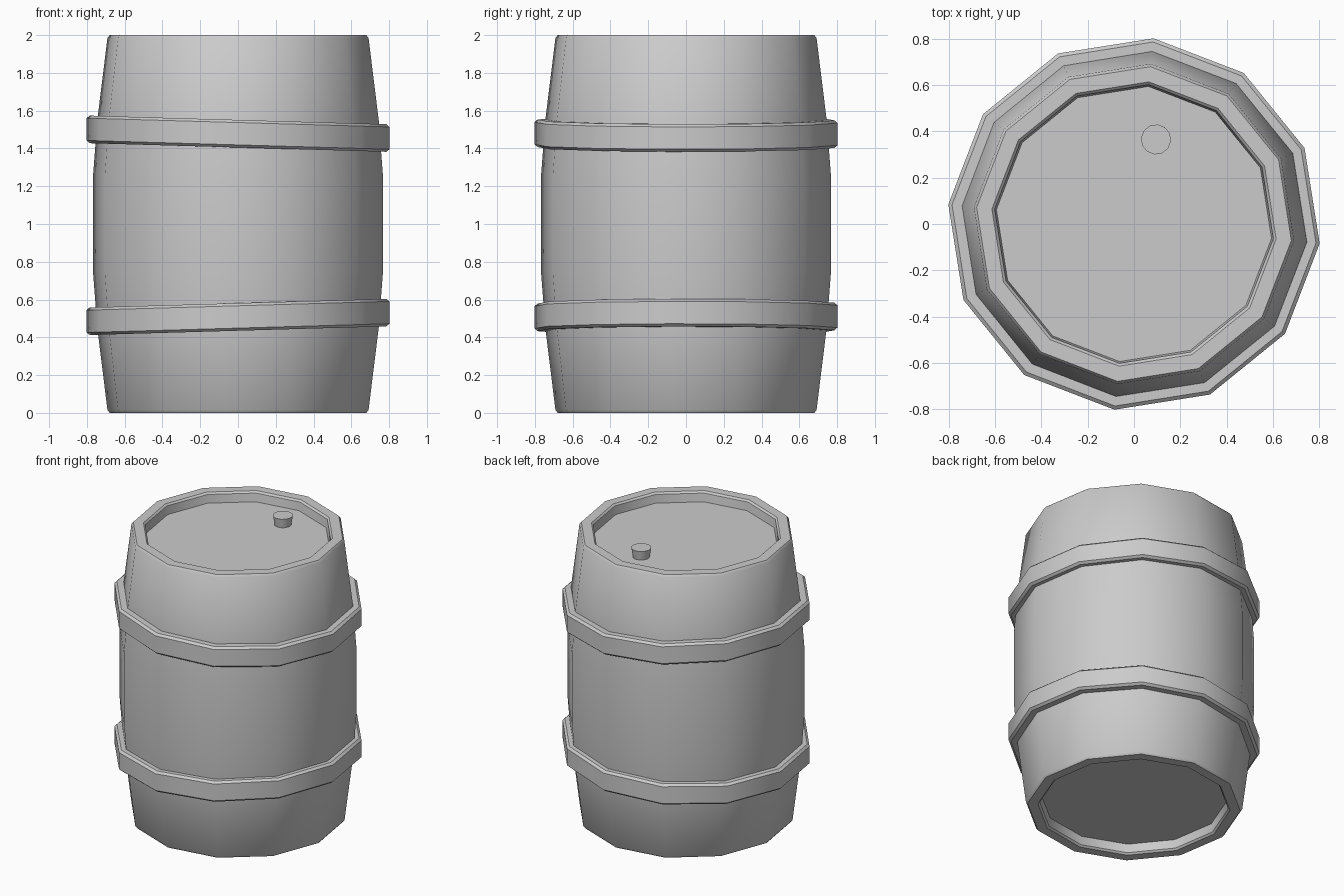
import bpy, bmesh, math

if "Cube" in bpy.data.objects:
    bpy.data.objects.remove(bpy.data.objects["Cube"])

SIDES = 12
TURN = math.radians(-6)


def lathe(name, profile, closed=False, tilt=0.0, sides=SIDES, center=(0, 0), angle=35):
    """Revolve (radius, z) points; open profiles get capped ends."""
    bm = bmesh.new()
    rings = []
    for r, z in profile:
        ring = []
        for i in range(sides):
            a = TURN + 2 * math.pi * i / sides
            x, y = r * math.cos(a), r * math.sin(a)
            ring.append(bm.verts.new((x + center[0], y + center[1], z + tilt * x)))
        rings.append(ring)
    pairs = list(zip(rings, rings[1:]))
    if closed:
        pairs.append((rings[-1], rings[0]))
    else:
        bm.faces.new(rings[0])
        bm.faces.new(rings[-1])
    for lo, hi in pairs:
        for i in range(sides):
            j = (i + 1) % sides
            bm.faces.new((lo[i], lo[j], hi[j], hi[i]))
    bmesh.ops.recalc_face_normals(bm, faces=bm.faces)
    mesh = bpy.data.meshes.new(name)
    bm.to_mesh(mesh)
    bm.free()
    ob = bpy.data.objects.new(name, mesh)
    bpy.context.collection.objects.link(ob)
    bpy.ops.object.select_all(action='DESELECT')
    ob.select_set(True)
    bpy.context.view_layer.objects.active = ob
    bpy.ops.object.shade_smooth_by_angle(angle=math.radians(angle))
    return ob


# Barrel body: bulging staves with a recessed lid at both ends
half = [(0.597, 0.07), (0.605, 0.012), (0.617, 0.0), (0.683, 0.0),
        (0.695, 0.015), (0.749, 0.45), (0.772, 0.75)]
lathe("barrel_body", half + [(r, 2 - z) for r, z in reversed(half)])

# Two hoops, tilted in opposite directions
h, c = 0.073, 0.014
hoop = [(0.735, -h), (0.79, -h), (0.806, -h + c),
        (0.806, h - c), (0.79, h), (0.735, h)]
for name, z0, tilt in (("lower_hoop", 0.508, 0.029), ("upper_hoop", 1.478, -0.029)):
    lathe(name, [(r, z + z0) for r, z in hoop], closed=True, tilt=tilt)

# Bung on the lid
lathe("bung", [(0.054, 1.925), (0.065, 1.995)], center=(0.095, 0.365))
